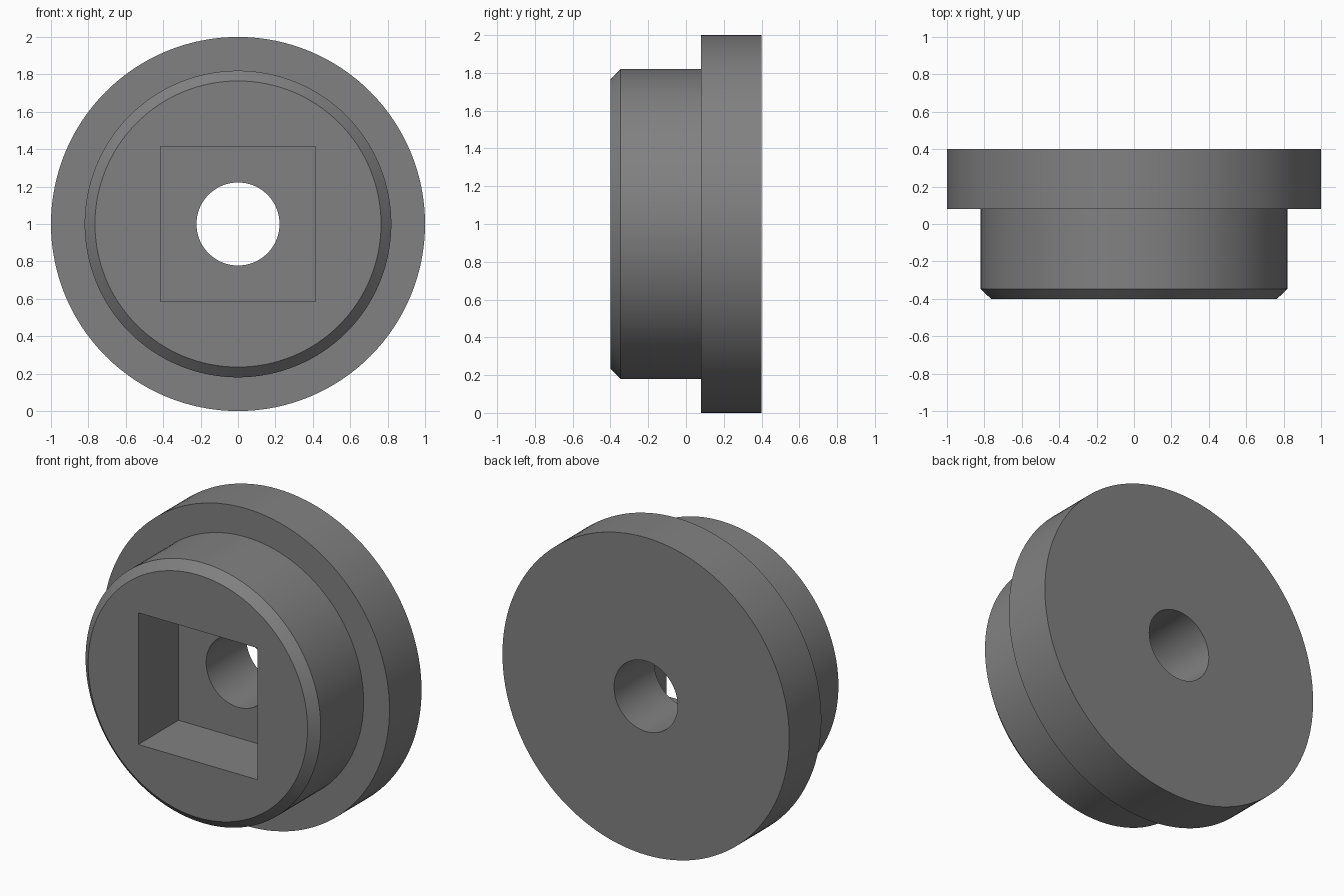
import bpy, bmesh, math
from mathutils import Matrix

if "Cube" in bpy.data.objects:
    bpy.data.objects.remove(bpy.data.objects["Cube"])

SEGMENTS = 128
CENTRE_Z = 1.0

grey = bpy.data.materials.new("mid grey")
grey.diffuse_color = (0.22, 0.22, 0.22, 1.0)
grey.use_nodes = True
grey.node_tree.nodes["Principled BSDF"].inputs["Base Color"].default_value = grey.diffuse_color


def add_object(name, bm):
    bmesh.ops.recalc_face_normals(bm, faces=bm.faces[:])
    mesh = bpy.data.meshes.new(name)
    bm.to_mesh(mesh)
    bm.free()
    mesh.materials.append(grey)
    obj = bpy.data.objects.new(name, mesh)
    bpy.context.collection.objects.link(obj)
    return obj


def turned_solid(name, profile):
    """Capped solid turned about the y axis from (radius, y) points."""
    bm = bmesh.new()
    rings = []
    for r, y in profile:
        angles = [2 * math.pi * i / SEGMENTS for i in range(SEGMENTS)]
        rings.append([bm.verts.new((r * math.cos(a), y, CENTRE_Z + r * math.sin(a)))
                      for a in angles])
    for a, b in zip(rings, rings[1:]):
        for i in range(SEGMENTS):
            j = (i + 1) % SEGMENTS
            bm.faces.new((a[i], a[j], b[j], b[i]))
    bm.faces.new(rings[0])
    bm.faces.new(rings[-1])
    return add_object(name, bm)


def cut(target, cutter):
    cutter.hide_render = True
    mod = target.modifiers.new(cutter.name, 'BOOLEAN')
    mod.operation = 'DIFFERENCE'
    mod.solver = 'EXACT'
    mod.object = cutter
    bpy.context.view_layer.objects.active = target
    bpy.ops.object.modifier_apply(modifier=mod.name)
    bpy.data.objects.remove(cutter)


# Chamfered hub stepping out to the wide flange
bushing = turned_solid("flanged_bushing", [
    (0.765, -0.40), (0.82, -0.347), (0.82, 0.08), (1.0, 0.08), (1.0, 0.40)])

# Square socket in the front, reaching halfway through
bm = bmesh.new()
bmesh.ops.create_cube(bm, size=1.0, matrix=Matrix.Translation((0, -0.25, CENTRE_Z))
                      @ Matrix.Diagonal((0.83, 0.50, 0.83, 1.0)))
cut(bushing, add_object("socket_cutter", bm))

# Round bore through the socket floor and out of the back
cut(bushing, turned_solid("bore_cutter", [(0.222, -0.2), (0.222, 0.6)]))

# Smooth walls with crisp rims
bpy.ops.object.select_all(action='DESELECT')
bushing.select_set(True)
bpy.context.view_layer.objects.active = bushing
bpy.ops.object.shade_smooth_by_angle(angle=math.radians(30))
